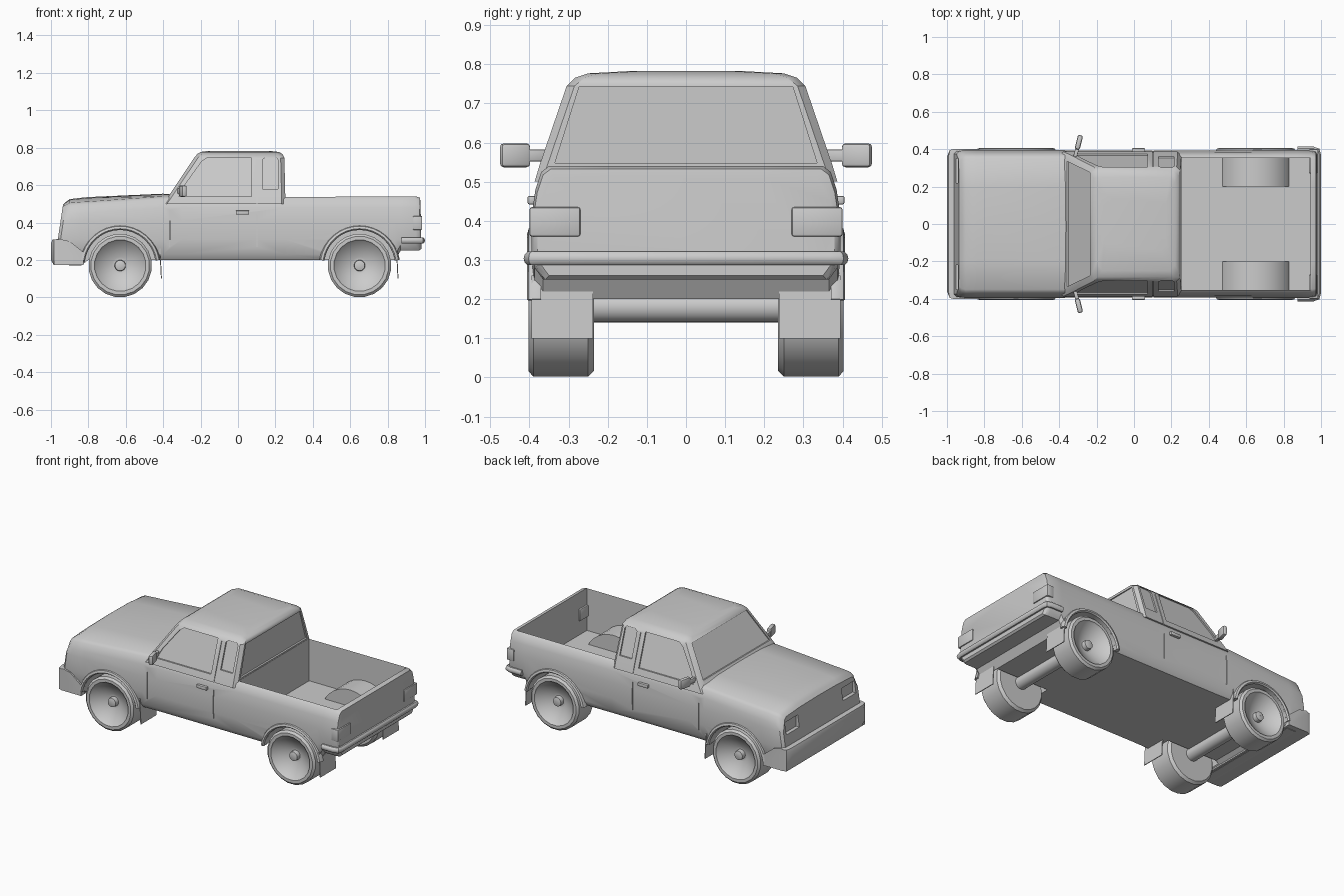
import bpy, bmesh, math
from mathutils import Matrix

cube = bpy.data.objects.get("Cube")
if cube:
    bpy.data.objects.remove(cube)

grey = bpy.data.materials.new("light_grey")
grey.use_nodes = True
grey.diffuse_color = (0.6, 0.6, 0.6, 1)
grey.node_tree.nodes["Principled BSDF"].inputs["Base Color"].default_value = (0.6, 0.6, 0.6, 1)


def make(name, bm):
    bmesh.ops.recalc_face_normals(bm, faces=bm.faces)
    mesh = bpy.data.meshes.new(name)
    bm.to_mesh(mesh)
    bm.free()
    mesh.materials.append(grey)
    ob = bpy.data.objects.new(name, mesh)
    bpy.context.collection.objects.link(ob)
    return ob


def loft(name, rings, closed=False):
    """Skin equal rings of points; cap the ends, or join last to first."""
    bm = bmesh.new()
    rows = [[bm.verts.new(p) for p in ring] for ring in rings]
    n = len(rows[0])
    pairs = list(zip(rows, rows[1:])) + ([(rows[-1], rows[0])] if closed else [])
    for a, b in pairs:
        for i in range(n):
            bm.faces.new((a[i], a[(i + 1) % n], b[(i + 1) % n], b[i]))
    if not closed:
        bm.faces.new(rows[0])
        bm.faces.new(rows[-1])
    return make(name, bm)


def box(name, x, y, z, bevel=0.0):
    bm = bmesh.new()
    bmesh.ops.create_cube(bm, size=1)
    for v in bm.verts:
        v.co = [(r[0] + r[1]) / 2 + c * (r[1] - r[0]) for r, c in zip((x, y, z), v.co)]
    if bevel:
        bmesh.ops.bevel(bm, geom=bm.edges[:], offset=bevel, segments=2, affect='EDGES', profile=0.5)
    return make(name, bm)


def cylinder(name, x, z, r, y0, y1, sides=32):
    ring = [(x + r * math.cos(math.tau * i / sides), z + r * math.sin(math.tau * i / sides))
            for i in range(sides)]
    return loft(name, [[(px, y, pz) for px, pz in ring] for y in (y0, y1)])


def boolean(ob, *cutters):
    for cutter in cutters:
        mod = ob.modifiers.new("cut", 'BOOLEAN')
        mod.operation, mod.object, mod.solver = 'DIFFERENCE', cutter, 'EXACT'
        bpy.context.view_layer.objects.active = ob
        bpy.ops.object.modifier_apply(modifier=mod.name)
        bpy.data.objects.remove(cutter)


def span(s, a, b):
    return tuple(sorted((s * a, s * b)))


WHEELS = {"front": -0.63, "rear": 0.65}
SIDES = {"left": 1, "right": -1}
AXLE_Z = 0.17


# Lower body: x, bottom, shoulder height, half width, crown, lean
def body_ring(x, zb, zt, w, crown, lean=0.0):
    half = [(w - 0.03, zb), (w - 0.008, zb + 0.03), (w, 0.31), (w, 0.41), (w - 0.01, zt - 0.06),
            (w - 0.025, zt - 0.015), (w - 0.045, zt), (w * 0.5, zt + crown * 0.8), (0, zt + crown)]
    pts = half + [(-y, z) for y, z in half[-2::-1]]
    return [(x + lean * (z - 0.3), y, z) for y, z in pts]


body = loft("body", [body_ring(*r) for r in (
    (-0.965, 0.2, 0.485, 0.375, 0.01, 0.15), (-0.95, 0.19, 0.495, 0.39, 0.016, 0.15),
    (-0.9, 0.17, 0.505, 0.395, 0.02), (-0.84, 0.17, 0.51, 0.395, 0.022),
    (-0.8, 0.2, 0.512, 0.395, 0.024), (-0.4, 0.2, 0.54, 0.395, 0.014), (-0.3, 0.2, 0.54, 0.393, 0.005),
    (0.25, 0.2, 0.54, 0.393, 0), (0.84, 0.2, 0.54, 0.395, 0), (0.87, 0.25, 0.54, 0.395, 0),
    (0.95, 0.25, 0.54, 0.395, 0), (0.97, 0.25, 0.533, 0.39, 0, 0.01), (0.98, 0.26, 0.51, 0.38, 0, -0.02))])

# Open bed with wheel housings left standing
bed = box("bed_cutter", (0.255, 0.945), (-0.352, 0.352), (0.27, 0.7))
boolean(bed, *[cylinder("housing", WHEELS["rear"], AXLE_Z, 0.205, *span(s, 0.2, 0.45)) for s in (1, -1)])
boolean(body, bed)
for s in (1, -1):
    boolean(body, *[cylinder("arch_cutter", x, AXLE_Z, 0.19, *span(s, 0.222, 0.6)) for x in WHEELS.values()])
    # Headlight recess and door seams
    boolean(body, box("lamp_cutter", (-1.1, -0.93), span(s, 0.22, 0.35), (0.38, 0.455)))
    boolean(body, *[box("seam_cutter", (x, x + 0.004), span(s, 0.386, 0.5), (0.27, 0.5)) for x in (-0.367, 0.1)])

# Front bumper with rounded ends
bumper = [(-0.985, 0.172), (-0.825, 0.172), (-0.825, 0.24), (-0.9, 0.3), (-0.955, 0.312),
          (-0.992, 0.308), (-1.0, 0.29), (-1.0, 0.2)]
loft("front_bumper", [[(max(x, -1 + inset), y, z) for x, z in bumper] for y, inset in (
    (-0.402, 0.04), (-0.395, 0.015), (-0.36, 0), (0.36, 0), (0.395, 0.015), (0.402, 0.04))])


# Cab: height, front x, rear x, half width
def cab_ring(z, xf, xr, w, c):
    q = [(xf, w - c * 1.5), (xf + c, w), (xr - c, w), (xr, w - c)]
    return [(x, y, z) for x, y in q] + [(x, -y, z) for x, y in reversed(q)]


cab = loft("cab", [cab_ring(*r) for r in (
    (0.5, -0.4, 0.253, 0.387, 0.02), (0.54, -0.372, 0.253, 0.375, 0.02),
    (0.745, -0.235, 0.248, 0.305, 0.02), (0.766, -0.218, 0.238, 0.283, 0.025),
    (0.777, -0.2, 0.22, 0.25, 0.03), (0.783, -0.16, 0.17, 0.14, 0.03))])


def cab_side(z):
    return 0.375 - (z - 0.54) * 0.07 / 0.205


def cab_front(z):
    return -0.372 + (z - 0.54) * 0.137 / 0.205


def side_cut(pts, s, depth=0.01):
    return loft("window_cutter", [[(x, s * (cab_side(z) + d), z) for x, z in pts] for d in (-depth, 0.06)])


door_glass = [(-0.315, 0.54), (0.072, 0.54), (0.072, 0.745), (-0.165, 0.745), (-0.195, 0.725), (-0.285, 0.6)]
rear_glass = [(0.13, 0.578), (0.215, 0.578), (0.215, 0.735), (0.205, 0.747), (0.145, 0.747), (0.13, 0.735)]
seam = [(0.1, 0.5), (0.104, 0.5), (0.104, 0.735), (0.1, 0.735)]
for s in (1, -1):
    boolean(cab, side_cut(door_glass, s), side_cut(rear_glass, s), side_cut(seam, s, 0.005))
windscreen = [(-0.335, 0.562), (0.335, 0.562), (0.275, 0.745), (-0.275, 0.745)]
boolean(cab, loft("screen_cutter", [[(cab_front(z) + d, y, z) for y, z in windscreen] for d in (0.008, -0.1)]))
back_glass = [(-0.335, 0.548), (0.335, 0.548), (0.273, 0.742), (-0.273, 0.742)]
boolean(cab, loft("back_cutter", [[(x, y, z) for y, z in back_glass] for x in (0.241, 0.35)]))

# Wheels, axles, flares and mud flaps
SPIN = 20
tyre = [(0.235, 0.03), (0.235, 0.155), (0.25, 0.17), (0.39, 0.17), (0.402, 0.157), (0.402, 0.138),
        (0.393, 0.132), (0.345, 0.045), (0.345, 0.03), (0.372, 0.028), (0.376, 0.015), (0.376, 0.001), (0.235, 0.001)]
for end, x in WHEELS.items():
    cylinder(end + "_axle", x, 0.18, 0.04, -0.26, 0.26, 20)
    for side, s in SIDES.items():
        tag = end + "_" + side
        angles = [math.tau * (i + 0.5) / SPIN for i in range(SPIN)]
        loft(tag + "_wheel", [[(x + r * math.cos(a), s * y, AXLE_Z + r * math.sin(a)) for y, r in tyre]
                              for a in angles], closed=True)
        arc = [math.radians(8 + 164 * i / 16) for i in range(17)]
        lip = [(0.37, 0.19), (0.398, 0.19), (0.406, 0.197), (0.402, 0.21), (0.385, 0.217), (0.37, 0.215)]
        loft(tag + "_flare", [[(x + r * math.cos(a), s * y, AXLE_Z + r * math.sin(a)) for y, r in lip]
                              for a in arc])
        flap_x = x + (0.215 if end == "front" else 0.2)
        flap = [(flap_x - 0.005, 0.26), (flap_x, 0.26), (flap_x + 0.008, 0.1), (flap_x + 0.003, 0.1)]
        loft(tag + "_mud_flap", [[(px, s * y, z) for px, z in flap] for y in (0.238, 0.395)])

# Rear bumper bar bent round the corners
path = [(0.875, 0.4), (0.955, 0.4), (0.98, 0.392), (0.985, 0.37)]
path += [(x, -y) for x, y in reversed(path)]
bar = []
for i, (x, y) in enumerate(path):
    a, b = path[max(i - 1, 0)], path[min(i + 1, len(path) - 1)]
    dx, dy = b[0] - a[0], b[1] - a[1]
    n = math.hypot(dx, dy)
    ring = [(0.015 * math.cos(math.tau * k / 10), 0.018 * math.sin(math.tau * k / 10)) for k in range(10)]
    bar.append([(x - dy / n * u, y + dx / n * u, 0.304 + v) for u, v in ring])
loft("rear_bumper", bar)

# Small side parts
for side, s in SIDES.items():
    box(side + "_tail_light", (0.935, 0.985), span(s, 0.27, 0.4), (0.36, 0.435), 0.006)
    box(side + "_door_handle", (-0.012, 0.06), span(s, 0.385, 0.405), (0.442, 0.464), 0.005)
    mirror = box(side + "_mirror", (-0.014, 0.014), span(s, 0.03, 0.108), (0.537, 0.598), 0.01)
    arm = box(side + "_mirror_arm", (-0.01, 0.01), span(s, -0.02, 0.05), (0.552, 0.582), 0.004)
    for part in (mirror, arm):
        part.data.transform(Matrix.Translation((-0.312, s * 0.37, 0)) @ Matrix.Rotation(-s * 0.25, 4, 'Z'))

# Smooth shading with sharp creases
bpy.ops.object.select_all(action='DESELECT')
for ob in bpy.context.scene.objects:
    if ob.type == 'MESH' and grey.name in ob.data.materials:
        ob.select_set(True)
        bpy.context.view_layer.objects.active = ob
bpy.ops.object.shade_smooth_by_angle(angle=math.radians(35))
